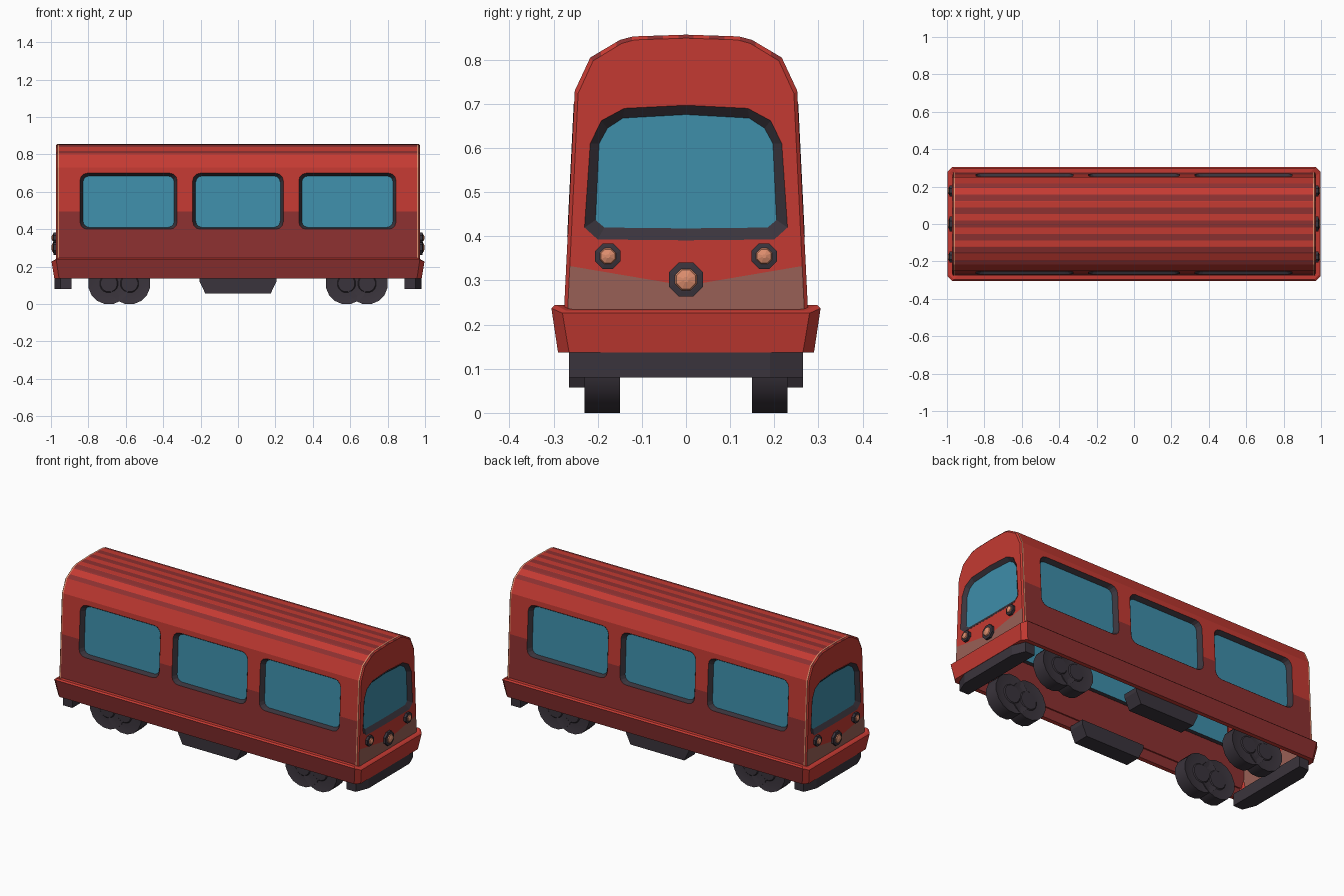
import bpy, bmesh, math
from mathutils import Vector

if "Cube" in bpy.data.objects:
    bpy.data.objects.remove(bpy.data.objects["Cube"])


def mat(name, rgb):
    m = bpy.data.materials.new(name)
    lin = [(c / 255 / 12.92) if c < 10 else ((c / 255 + 0.055) / 1.055) ** 2.4 for c in rgb]
    m.diffuse_color = (*lin, 1)
    m.use_nodes = True
    m.node_tree.nodes["Principled BSDF"].inputs["Base Color"].default_value = m.diffuse_color
    return m


RED = mat("bright red", (196, 58, 50))
DARK_RED = mat("dark red", (140, 48, 48))
BROWN = mat("dull brown", (152, 96, 86))
TAN = mat("lamp tan", (222, 142, 110))
GLASS = mat("window blue", (62, 142, 170))
DARK = mat("charcoal", (58, 52, 60))


def finish(name, bm, mats):
    bmesh.ops.recalc_face_normals(bm, faces=bm.faces)
    me = bpy.data.meshes.new(name)
    bm.to_mesh(me)
    bm.free()
    for m in mats:
        me.materials.append(m)
    ob = bpy.data.objects.new(name, me)
    bpy.context.collection.objects.link(ob)
    return ob


def loft(name, loops, mats, caps=True, ring=False):
    """Skin a row of closed loops, with end caps or joined back to the start."""
    bm = bmesh.new()
    rows = [[bm.verts.new(p) for p in lp] for lp in loops]
    n = len(rows[0])
    pairs = list(zip(rows, rows[1:])) + ([(rows[-1], rows[0])] if ring else [])
    for a, b in pairs:
        for i in range(n):
            j = (i + 1) % n
            bm.faces.new((a[i], a[j], b[j], b[i]))
    if caps and not ring:
        bm.faces.new(rows[0])
        bm.faces.new(rows[-1])
    return finish(name, bm, mats)


def plate(name, loop, m):
    bm = bmesh.new()
    bm.faces.new([bm.verts.new(p) for p in loop])
    return finish(name, bm, [m])


def mirrored(half):
    """Half outline (y, z) from bottom to top -> full closed outline."""
    return half + [(-y, z) for y, z in reversed(half) if y > 0]


def rounded_rect(x0, x1, z0, z1, r):
    pts = []
    for cx, cz, a0 in ((x1 - r, z1 - r, 0), (x0 + r, z1 - r, 90),
                       (x0 + r, z0 + r, 180), (x1 - r, z0 + r, 270)):
        for a in (0, 30, 60, 90):
            t = math.radians(a0 + a)
            pts.append((cx + r * math.cos(t), cz + r * math.sin(t)))
    return pts


def wall_y(z):
    return 0.278 - (z - 0.2) * 0.026 / 0.53


# Car body cross-section and lofted body with bevelled ends
section = mirrored([(0.278, 0.2), (0.252, 0.73), (0.217, 0.805),
                    (0.15, 0.845), (0.12, 0.853), (0, 0.857)])


def slice_at(x, sy=1.0, dz=1.0):
    return [(x, y * sy, 0.2 + (z - 0.2) * dz) for y, z in section]


body = loft("body_shell", [slice_at(-0.972, 0.97, 0.988), slice_at(-0.965), slice_at(-0.957),
                           slice_at(0.957), slice_at(0.965), slice_at(0.972, 0.97, 0.988)],
            [RED, DARK_RED, BROWN, TAN])

# Window outlines
end_outer = mirrored([(0, 0.391), (0.2, 0.393), (0.23, 0.42), (0.217, 0.61),
                      (0.192, 0.662), (0.14, 0.69), (0, 0.697)])
end_inner = mirrored([(0, 0.418), (0.185, 0.42), (0.205, 0.437), (0.197, 0.61),
                      (0.178, 0.645), (0.143, 0.668), (0, 0.676)])
side_spans = [(-0.845, -0.325), (-0.242, 0.242), (0.325, 0.845)]

# Cutters: hollow inside and window openings
cutters = [loft("inside_cutter", [[(x, y * 0.955, 0.1 if z < 0.3 else z - 0.012) for y, z in section]
                                  for x in (-0.955, 0.955)], []),
           loft("end_window_cutter", [[(x, y, z) for y, z in end_outer] for x in (-1.1, 1.1)], [])]
for x0, x1 in side_spans:
    rect = rounded_rect(x0, x1, 0.4, 0.7, 0.04)
    cutters.append(loft("side_window_cutter", [[(x, y, z) for x, z in rect] for y in (-0.5, 0.5)], []))
for c in cutters:
    c.hide_render = True
    md = body.modifiers.new("cut", 'BOOLEAN')
    md.operation = 'DIFFERENCE'
    md.solver = 'EXACT'
    md.object = c
bpy.context.view_layer.update()
cut_mesh = bpy.data.meshes.new_from_object(body.evaluated_get(bpy.context.evaluated_depsgraph_get()))
body.modifiers.clear()
body.data = cut_mesh
for c in cutters:
    bpy.data.objects.remove(c)

# Paint lines on the body: split faces, then colour by place and direction
bm = bmesh.new()
bm.from_mesh(cut_mesh)
bmesh.ops.triangulate(bm, faces=bm.faces)


def split(test, co, no):
    faces = [f for f in bm.faces if test(f)]
    geom = faces + list({e for f in faces for e in f.edges}) + list({v for f in faces for v in f.verts})
    bmesh.ops.bisect_plane(bm, geom=geom, plane_co=co, plane_no=no, dist=1e-5)


def is_end(f):
    return abs(f.normal.x) > 0.9


def is_roof(f):
    return f.normal.z > 0.45


split(lambda f: abs(f.normal.y) > 0.95, (0, 0, 0.495), (0, 0, 1))
for s in (-1, 1):
    split(is_end, (0, 0, 0.288), (0, -0.17 * s, 1))
    for k in range(6):
        split(is_roof, (0, s * (0.0175 + 0.035 * k), 0), (0, 1, 0))
bm.normal_update()
for f in bm.faces:
    c = f.calc_center_median()
    f.material_index = 0
    if is_end(f):
        f.material_index = 2 if c.z < 0.288 + 0.17 * abs(c.y) else 0
    elif 0.957 < abs(c.x) < 0.965:
        f.material_index = 3
    elif abs(f.normal.y) > 0.95:
        f.material_index = 1 if c.z < 0.495 else 0
    elif is_roof(f):
        f.material_index = 1 if round(abs(c.y) / 0.035) % 2 == 0 else 0
bm.to_mesh(cut_mesh)
bm.free()
if not cut_mesh.materials:
    for m in (RED, DARK_RED, BROWN, TAN):
        cut_mesh.materials.append(m)

# Window frames (recessed) and glass
for s in (-1, 1):
    for x0, x1 in side_spans:
        outer = [(x, s * (wall_y(z) + 0.001), z) for x, z in rounded_rect(x0, x1, 0.4, 0.7, 0.04)]
        inner = [(x, s * (wall_y(z) - 0.025), z)
                 for x, z in rounded_rect(x0 + 0.016, x1 - 0.016, 0.41, 0.685, 0.034)]
        loft("side_window_frame", [outer, inner], [DARK], caps=False)
        plate("side_window_glass", inner, GLASS)
    outer = [(s * 0.973, y, z) for y, z in end_outer]
    inner = [(s * 0.955, y, z) for y, z in end_inner]
    loft("end_window_frame", [outer, inner], [DARK], caps=False)
    plate("end_window_glass", inner, GLASS)

    # Lamps: dark eight-sided bezel with a faceted lens
    for y, z, r in ((-0.177, 0.355, 0.031), (0, 0.302, 0.042), (0.177, 0.355, 0.031)):
        def octagon(x, k):
            return [(s * x, y + r * k * math.cos(math.radians(22.5 + 45 * i)),
                     z + r * k * math.sin(math.radians(22.5 + 45 * i))) for i in range(8)]
        loft("lamp_bezel", [octagon(0.965, 1), octagon(0.986, 1), octagon(0.988, 0.7)], [DARK])
        loft("lamp_lens", [octagon(0.984, 0.7), octagon(0.993, 0.55), octagon(0.998, 0.15)], [TAN])

    # End beam under the skirt
    plan = [(0.89, -0.265), (0.95, -0.265), (0.98, -0.19), (0.98, 0.19), (0.95, 0.265), (0.89, 0.265)]
    loft("end_beam", [[(s * x, y, z) for x, y in plan] for z in (0.08, 0.15)], [DARK])

    # Equipment box on each side
    loft("equipment_box", [[(-w, s * 0.17, z), (w, s * 0.17, z), (w, s * 0.265, z), (-w, s * 0.265, z)]
                           for w, z in ((0.175, 0.057), (0.205, 0.12), (0.205, 0.145))], [DARK])

    # Overlapping wheel pairs
    for x in (-0.69, -0.58, 0.58, 0.69):
        def circle(y, r):
            return [(x + r * math.cos(math.tau * (i + .5) / 16), s * y,
                     0.11 + r * math.sin(math.tau * (i + .5) / 16)) for i in range(16)]
        R = 0.11 / math.cos(math.pi / 16)
        w = loft("wheel", [circle(0.15, 0.05), circle(0.155, 0.055), circle(0.155, 0.085), circle(0.15, R),
                           circle(0.23, R), circle(0.225, 0.085), circle(0.225, 0.05), circle(0.23, 0.045)],
                 [DARK])
        bpy.context.view_layer.objects.active = w
        w.select_set(True)
        bpy.ops.object.shade_smooth_by_angle(angle=math.radians(30))
        w.select_set(False)


# Skirt: chamfered ring around the bottom, lower across the ends
def skirt_loop(hx, hy, z_end, z_side, c=0.025):
    q = [(hx, -hy + c, z_end), (hx, hy - c, z_end), (hx - c, hy, z_side), (-hx + c, hy, z_side)]
    return q + [(-x, -y, z) for x, y, z in q]


skirt = loft("skirt", [skirt_loop(0.982, 0.29, 0.137, 0.137), skirt_loop(0.997, 0.305, 0.226, 0.237),
                       skirt_loop(0.989, 0.297, 0.232, 0.245), skirt_loop(0.962, 0.272, 0.236, 0.245),
                       skirt_loop(0.955, 0.265, 0.137, 0.137)], [RED, DARK_RED], ring=True)
for f in skirt.data.polygons:
    f.material_index = 1 if abs(f.normal.y) > 0.9 else 0
